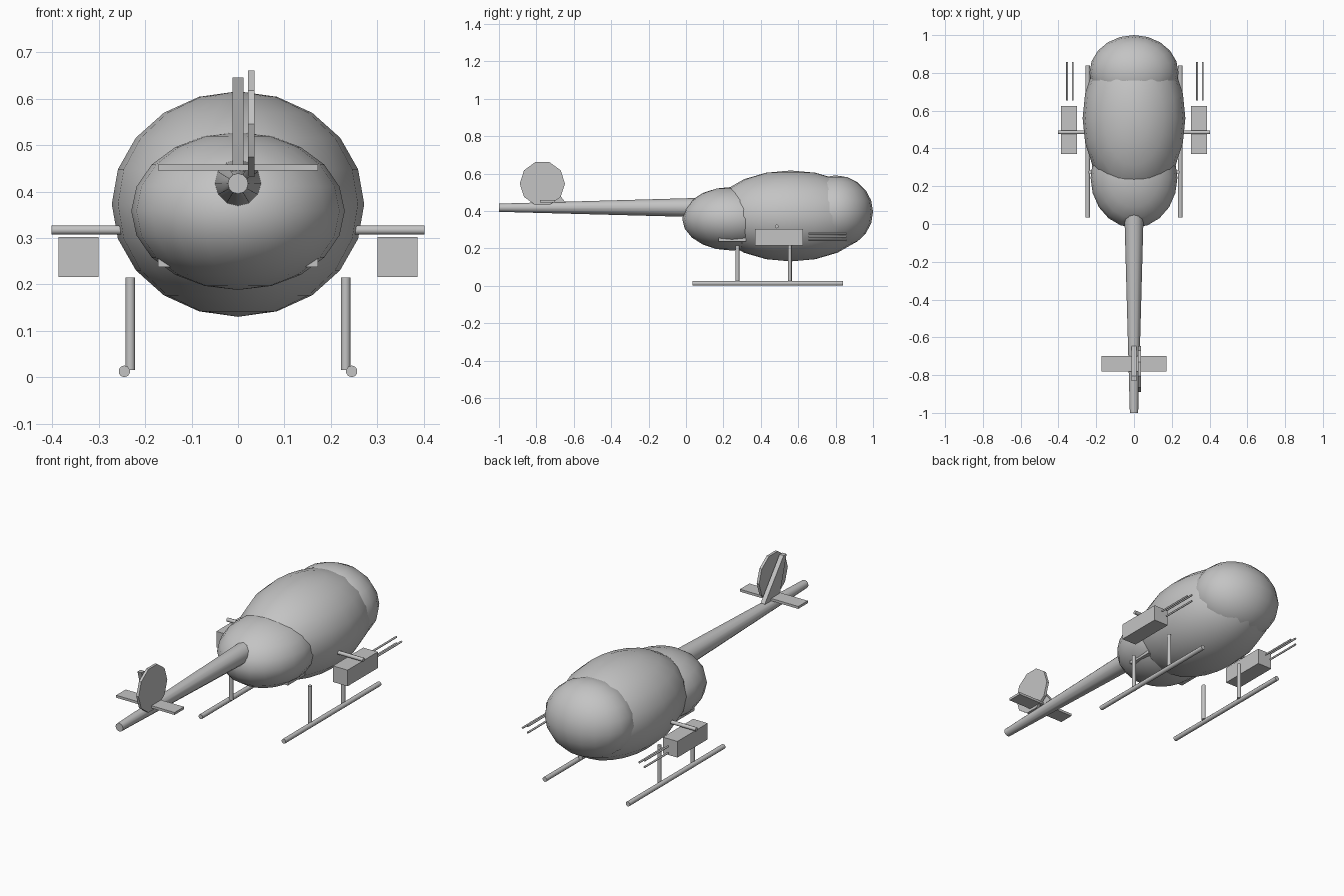
import bpy, bmesh, math
from mathutils import Matrix, Vector

if "Cube" in bpy.data.objects:
    bpy.data.objects.remove(bpy.data.objects["Cube"])

grey = bpy.data.materials.new("plain_grey")
grey.diffuse_color = (0.55, 0.55, 0.55, 1)
grey.use_nodes = True
grey.node_tree.nodes["Principled BSDF"].inputs["Base Color"].default_value = grey.diffuse_color


def finish(name, bm, smooth=None):
    bmesh.ops.recalc_face_normals(bm, faces=bm.faces)
    me = bpy.data.meshes.new(name)
    bm.to_mesh(me)
    bm.free()
    me.materials.append(grey)
    ob = bpy.data.objects.new(name, me)
    bpy.context.collection.objects.link(ob)
    if smooth:
        bpy.ops.object.select_all(action='DESELECT')
        ob.select_set(True)
        bpy.context.view_layer.objects.active = ob
        bpy.ops.object.shade_smooth_by_angle(angle=math.radians(smooth))
    return ob


def ellipsoid(name, center, radii):
    bm = bmesh.new()
    m = Matrix.Translation(center) @ Matrix.Diagonal((*radii, 1))
    bmesh.ops.create_uvsphere(bm, u_segments=20, v_segments=10, radius=1, matrix=m)
    return finish(name, bm, 60)


def box(name, lo, hi):
    lo, hi = Vector(lo), Vector(hi)
    bm = bmesh.new()
    m = Matrix.Translation((lo + hi) / 2) @ Matrix.Diagonal((*(hi - lo), 1))
    bmesh.ops.create_cube(bm, size=1, matrix=m)
    return finish(name, bm)


def rod(name, a, b, r1, r2=None, sides=10, smooth=50):
    a, b = Vector(a), Vector(b)
    d = b - a
    bm = bmesh.new()
    m = Matrix.Translation((a + b) / 2) @ d.to_track_quat('Z', 'Y').to_matrix().to_4x4()
    bmesh.ops.create_cone(bm, cap_ends=True, segments=sides, radius1=r1,
                          radius2=r1 if r2 is None else r2, depth=d.length, matrix=m)
    return finish(name, bm, smooth)


def plate(name, x0, x1, profile):
    # extrude a (y, z) profile along x
    bm = bmesh.new()
    f = bm.faces.new([bm.verts.new((x0, y, z)) for y, z in profile])
    ext = bmesh.ops.extrude_face_region(bm, geom=[f])
    bmesh.ops.translate(bm, vec=(x1 - x0, 0, 0),
                        verts=[v for v in ext['geom'] if isinstance(v, bmesh.types.BMVert)])
    return finish(name, bm)


# fuselage
ellipsoid("main_body", (0, 0.56, 0.373), (0.272, 0.425, 0.243))
ellipsoid("canopy", (0, 0.80, 0.395), (0.236, 0.20, 0.195))
ellipsoid("rear_body", (0, 0.245, 0.358), (0.23, 0.265, 0.17))
box("belly_plate", (-0.172, 0.175, 0.237), (0.172, 0.32, 0.267))

# tail
rod("tail_boom", (0, 0.055, 0.418), (0, -1.0, 0.417), 0.051, 0.022, 12)
box("tail_stabilizer", (-0.172, -0.78, 0.445), (0.172, -0.70, 0.458))
plate("tail_fin", -0.012, 0.012,
      [(-0.64, 0.44), (-0.77, 0.44), (-0.83, 0.646), (-0.805, 0.646)])
plate("tail_rotor_disc", 0.022, 0.036,
      [(-0.768 + 0.121 * math.cos(math.tau * i / 10),
        0.546 + 0.121 * math.sin(math.tau * i / 10)) for i in range(10)])

# weapon crossbar
rod("weapon_crossbar", (-0.402, 0.485, 0.317), (0.402, 0.485, 0.317), 0.01)

for side, s in (("left", -1), ("right", 1)):
    # landing gear
    rod(f"{side}_skid", (s * 0.245, 0.035, 0.0125), (s * 0.245, 0.84, 0.0125), 0.0125)
    for end, y in (("rear", 0.275), ("front", 0.555)):
        rod(f"{side}_{end}_strut", (s * 0.232, y, 0.015), (s * 0.232, y, 0.215), 0.0105)
    # gun pod with three barrels
    cx = s * 0.344
    box(f"{side}_gun_pod", (cx - 0.043, 0.37, 0.216), (cx + 0.043, 0.625, 0.302))
    for i in range(3):
        a = math.tau * i / 3
        x, z = cx + 0.02 * math.cos(a), 0.262 + 0.02 * math.sin(a)
        rod(f"{side}_gun_barrel_{i + 1}", (x, 0.655, z), (x, 0.857, z), 0.005, sides=8)
